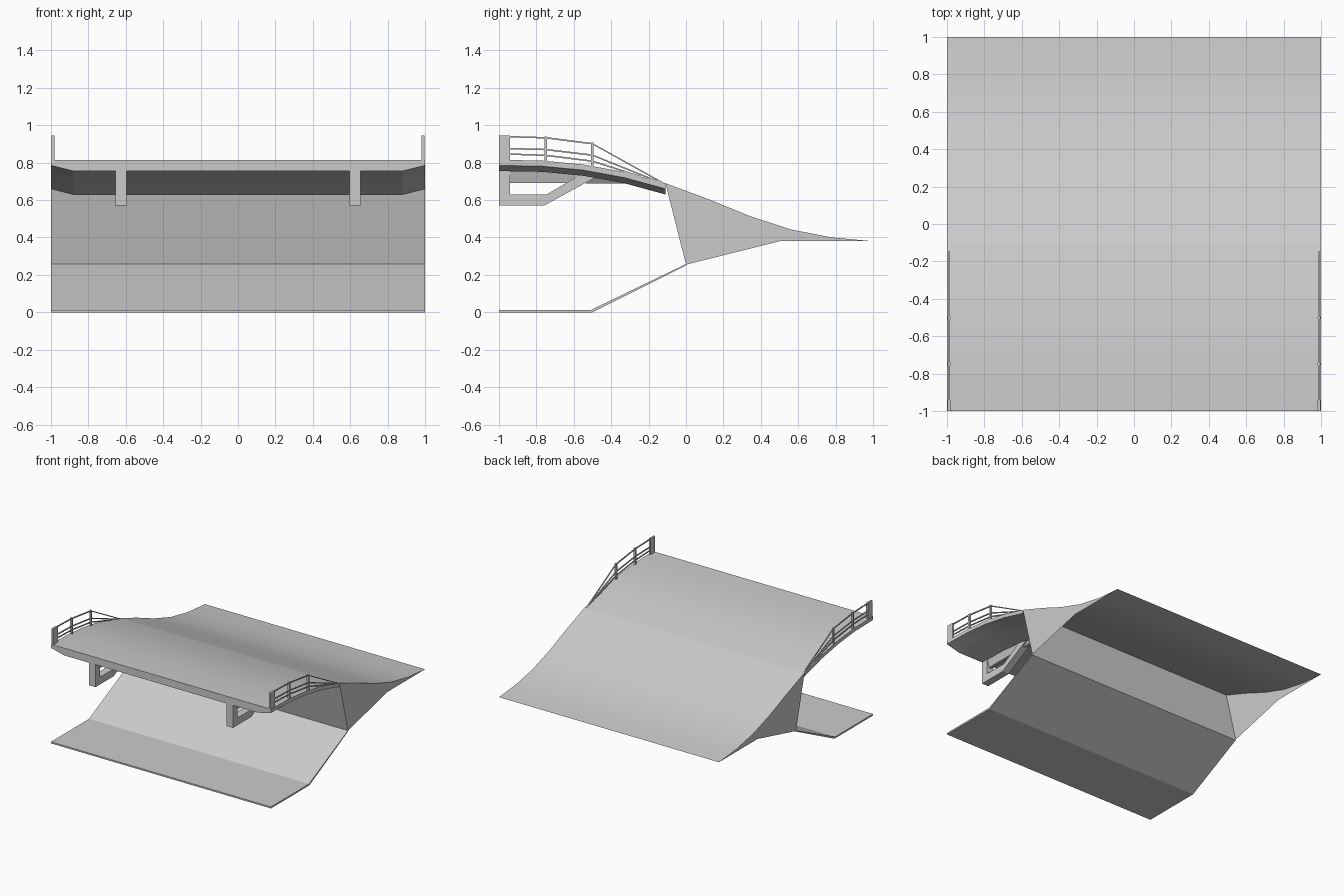
import bpy, bmesh
from mathutils import Vector

if "Cube" in bpy.data.objects:
    bpy.data.objects.remove(bpy.data.objects["Cube"])


def finish(bm, name, smooth=False):
    me = bpy.data.meshes.new(name)
    bm.to_mesh(me)
    bm.free()
    ob = bpy.data.objects.new(name, me)
    bpy.context.collection.objects.link(ob)
    if smooth:
        bpy.ops.object.select_all(action='DESELECT')
        ob.select_set(True)
        bpy.context.view_layer.objects.active = ob
        bpy.ops.object.shade_smooth_by_angle(angle=0.21)
    return ob


def face(bm, pts, hint):
    """Add a face whose normal follows the hint direction."""
    f = bm.faces.new([bm.verts.new(p) for p in pts])
    f.normal_update()
    if f.normal.dot(Vector(hint)) < 0:
        f.normal_flip()


def prism(name, profile, x0, x1):
    """Closed (y, z) profile extruded along x."""
    bm = bmesh.new()
    a = [bm.verts.new((x0, y, z)) for y, z in profile]
    b = [bm.verts.new((x1, y, z)) for y, z in profile]
    bm.faces.new(a)
    bm.faces.new(b[::-1])
    n = len(a)
    for i in range(n):
        j = (i + 1) % n
        bm.faces.new((a[i], b[i], b[j], a[j]))
    bmesh.ops.recalc_face_normals(bm, faces=bm.faces)
    return finish(bm, name)


def ribbon(points, t):
    """Thin closed profile around a (y, z) path."""
    return [(y, z + t) for y, z in points] + [(y, z - t) for y, z in points[::-1]]


# Deck and ramp: one continuous road surface, hollow under the ramp
top = [(-1, .815), (-.77, .811), (-.55, .79), (-.33, .75), (-.11, .69),
       (.12, .605), (.34, .515), (.56, .443), (.78, .4), (1, .38)]
section = [(-1, 0), (-1, -.03), (-.88, -.06), (.88, -.06), (1, -.03), (1, 0)]
hints = [(-1, 0, 0), (0, 0, -1), (0, 0, -1), (0, 0, -1), (1, 0, 0)]
bm = bmesh.new()
for (ya, za), (yb, zb) in zip(top, top[1:]):
    face(bm, [(-1, ya, za), (1, ya, za), (1, yb, zb), (-1, yb, zb)], (0, 0, 1))
for (ya, za), (yb, zb) in zip(top[:4], top[1:5]):
    for (xa, da), (xb, db), h in zip(section, section[1:], hints):
        face(bm, [(xa, ya, za + da), (xb, ya, za + db),
                  (xb, yb, zb + db), (xa, yb, zb + da)], h)
face(bm, [(x, -1, .815 + d) for x, d in section], (0, -1, 0))
# Abutment wall and the two ramp side walls
face(bm, [(-1, -.11, .69), (1, -.11, .69), (1, 0, .255), (-1, 0, .255)], (0, -1, 0))
for s in (-1, 1):
    face(bm, [(s, y, z) for y, z in top[4:] + [(.5, .38), (0, .255)]], (s, 0, 0))
bmesh.ops.remove_doubles(bm, verts=bm.verts, dist=1e-5)
finish(bm, "bridge_deck_and_ramp", True)

# Ground slab below the deck
prism("lower_slab", [(-1, 0), (-.5, 0), (0, .25), (0, .258), (-.507, .013), (-1, .013)], -1, 1)

rails = [[(-.95, .939), (-.75, .933), (-.5, .901), (-.12, .69)],
         [(-.95, .875), (-.75, .87), (-.5, .84), (-.14, .695)],
         [(-.95, .846), (-.75, .839), (-.5, .808), (-.24, .725)]]

for s, side in ((-1, "left"), (1, "right")):
    # Hanging bracket under the deck
    c = s * .625
    prism(side + "_bracket",
          [(-1, .757), (-1, .57), (-.76, .57), (-.43, .75), (-.55, .745),
           (-.745, .63), (-.94, .63), (-.94, .757)], c - .03, c + .03)
    # Longitudinal girder, narrower at its foot
    bm = bmesh.new()
    ends = [(-.94, .76, .69), (-.55, .735, .69), (-.31, .69, .688)]
    rings = [[bm.verts.new(p) for p in ((c - .028, y, zt), (c + .028, y, zt),
                                        (c + .012, y, zb), (c - .012, y, zb))]
             for y, zt, zb in ends]
    bm.faces.new(rings[0])
    bm.faces.new(rings[-1][::-1])
    for a, b in zip(rings, rings[1:]):
        for i in range(4):
            j = (i + 1) % 4
            bm.faces.new((a[i], b[i], b[j], a[j]))
    bmesh.ops.recalc_face_normals(bm, faces=bm.faces)
    finish(bm, side + "_girder")
    # Railing posts and rails
    r = s * .988
    for k, (y0, y1, z0, z1) in enumerate([(-1, -.94, .81, .945), (-.757, -.743, .805, .94),
                                          (-.508, -.494, .78, .907)]):
        prism(f"{side}_rail_post_{k}", [(y0, z0), (y1, z0), (y1, z1), (y0, z1)],
              r - .008, r + .008)
    for k, path in enumerate(rails):
        prism(f"{side}_rail_{k}", ribbon(path, .004), r - .004, r + .004)
